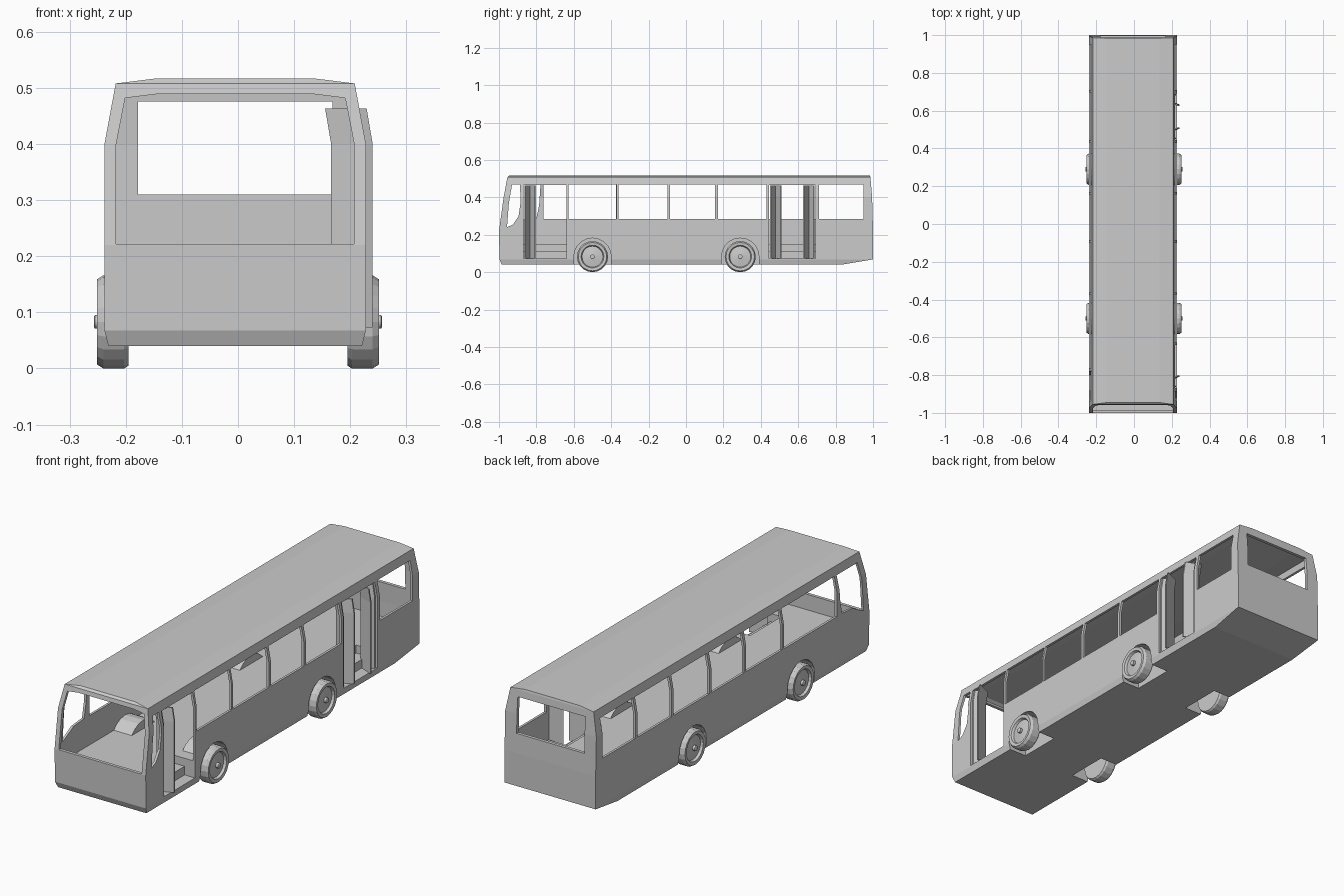
import bpy, bmesh, math

if "Cube" in bpy.data.objects:
    bpy.data.objects.remove(bpy.data.objects["Cube"])

CX = -0.005          # body centre line (the door side is slightly narrower)


def make_object(name, verts, faces):
    me = bpy.data.meshes.new(name)
    bm = bmesh.new()
    vs = [bm.verts.new(v) for v in verts]
    for f in faces:
        bm.faces.new([vs[i] for i in f])
    bmesh.ops.recalc_face_normals(bm, faces=bm.faces)
    bm.to_mesh(me)
    bm.free()
    ob = bpy.data.objects.new(name, me)
    bpy.context.collection.objects.link(ob)
    return ob


def skin(rings):
    """Closed skin through a list of equal-length rings."""
    n = len(rings[0])
    verts = [v for r in rings for v in r]
    faces = [(k * n + i, k * n + (i + 1) % n, (k + 1) * n + (i + 1) % n, (k + 1) * n + i)
             for k in range(len(rings) - 1) for i in range(n)]
    faces += [tuple(range(n)), tuple(range(len(verts) - n, len(verts)))]
    return verts, faces


def loft(name, levels):
    """Stack of rectangles: (half width, z, front y, rear y)."""
    return make_object(name, *skin([[(CX - w, f, z), (CX + w, f, z), (CX + w, r, z), (CX - w, r, z)]
                                    for w, z, f, r in levels]))


def prism_x(poly, x0, x1, name="cutter"):
    return make_object(name, *skin([[(x, y, z) for y, z in poly] for x in (x0, x1)]))


def prism_y(poly, y0, y1, name="cutter"):
    return make_object(name, *skin([[(x, y, z) for x, z in poly] for y in (y0, y1)]))


def rect(a0, a1, b0, b1):
    return [(a0, b0), (a1, b0), (a1, b1), (a0, b1)]


def boolean(ob, tool, op='DIFFERENCE'):
    tool.hide_render = True
    m = ob.modifiers.new("cut", 'BOOLEAN')
    m.operation, m.solver, m.object = op, 'EXACT', tool
    bpy.context.view_layer.objects.active = ob
    bpy.ops.object.modifier_apply(modifier=m.name)
    bpy.data.objects.remove(tool)


# Body shell and hollow cabin
body = loft("bus_body", [(.226, .04, -.985, .83), (.233, .068, -.997, 1), (.233, .22, -1, 1),
                         (.233, .40, -.975, .995), (.213, .508, -.955, .986), (.14, .517, -.945, .984)])
boolean(body, loft("cabin", [(.222, .15, -.985, .985), (.222, .22, -.985, .985), (.222, .40, -.96, .98),
                             (.203, .497, -.943, .972), (.135, .506, -.93, .97)]))

# Wheel housings: raised arch inside, opening outside
AXLES = (-.50, .29)


def arch(y, r, z0):
    pts = [(y + r * math.cos(math.pi * i / 10), .082 + r * math.sin(math.pi * i / 10)) for i in range(11)]
    return pts + [(y - r, z0), (y + r, z0)]


for y in AXLES:
    for s in (-1, 1):
        boolean(body, prism_x(arch(y, .108, .06), CX + s * .13, CX + s * .227), 'UNION')
        boolean(body, prism_x(arch(y, .10, -.02), CX + s * .138, CX + s * .3))

# Side windows
SILL, TOP = .285, .468
right_windows = [(-.628, -.372), (-.362, -.10), (-.085, .155), (.17, .43), (.71, .95)]
left_windows = [(-.762, -.375), (-.362, -.10), (-.085, .155), (.17, .43), (.445, .695), (.71, .95)]
for y0, y1 in right_windows:
    boolean(body, prism_x(rect(y0, y1, SILL, TOP), .1, .3))
for y0, y1 in left_windows:
    boolean(body, prism_x(rect(y0, y1, SILL, TOP), -.3, -.1))

# Front quarter windows
front_edge = [(-.93, TOP), (-.947, .37), (-.957, .24), (-.925, .255)]
boolean(body, prism_x(front_edge + [(-.895, .30), (-.885, .37), (-.887, TOP)], .15, .3))
boolean(body, prism_x(front_edge + [(-.88, .28), (-.80, .287), (-.785, .36), (-.778, TOP)], -.3, -.15))

# Windscreen and rear window
half = [(.212, .222), (.212, .40), (.196, .482), (.14, .489)]
boolean(body, prism_y([(CX + x, z) for x, z in half] + [(CX - x, z) for x, z in reversed(half)], -1.1, -.925))
boolean(body, prism_y(rect(-.178, .168, .31, .476), .95, 1.1))

# Doorways with two steps
DOORS = [(-.868, -.64), (.445, .692)]
for y0, y1 in DOORS:
    boolean(body, prism_x(rect(y0, y1, .073, .466), .175, .3))
    boolean(body, prism_x(rect(y0, y1, .113, .28), .12, .19))


# Folded door leaves
def door_leaf(name, y, s):
    t = .007
    plan = [(.222, y + s * .004), (.166, y + s * .034), (.240, y + s * .066),
            (.240, y + s * (.066 - t)), (.178, y + s * .034), (.222, y + s * (.004 + t))]
    rings = [[(px - max(0, z - .40) * .17, py, z) for px, py in plan] for z in (.073, .40, .463)]
    make_object(name, *skin(rings))


door_leaf("front_door_leaf", DOORS[0][0], 1)
door_leaf("rear_door_leaf_front", DOORS[1][0], 1)
door_leaf("rear_door_leaf_back", DOORS[1][1], -1)

# Wheels: turned profile (radius, x) with tyre, rim and hub
PROFILE = [(.009, .257), (.012, .255), (.012, .244), (.056, .238), (.061, .249),
           (.076, .251), (.083, .240), (.083, .203), (.078, .195), (.03, .195)]
for label, y in zip(("front", "rear"), AXLES):
    for side, s in (("right", 1), ("left", -1)):
        rings = [[(s * x, y + r * math.cos(2 * math.pi * i / 20), .083 + r * math.sin(2 * math.pi * i / 20))
                  for i in range(20)] for r, x in PROFILE]
        make_object(f"{label}_{side}_wheel", *skin(rings))
